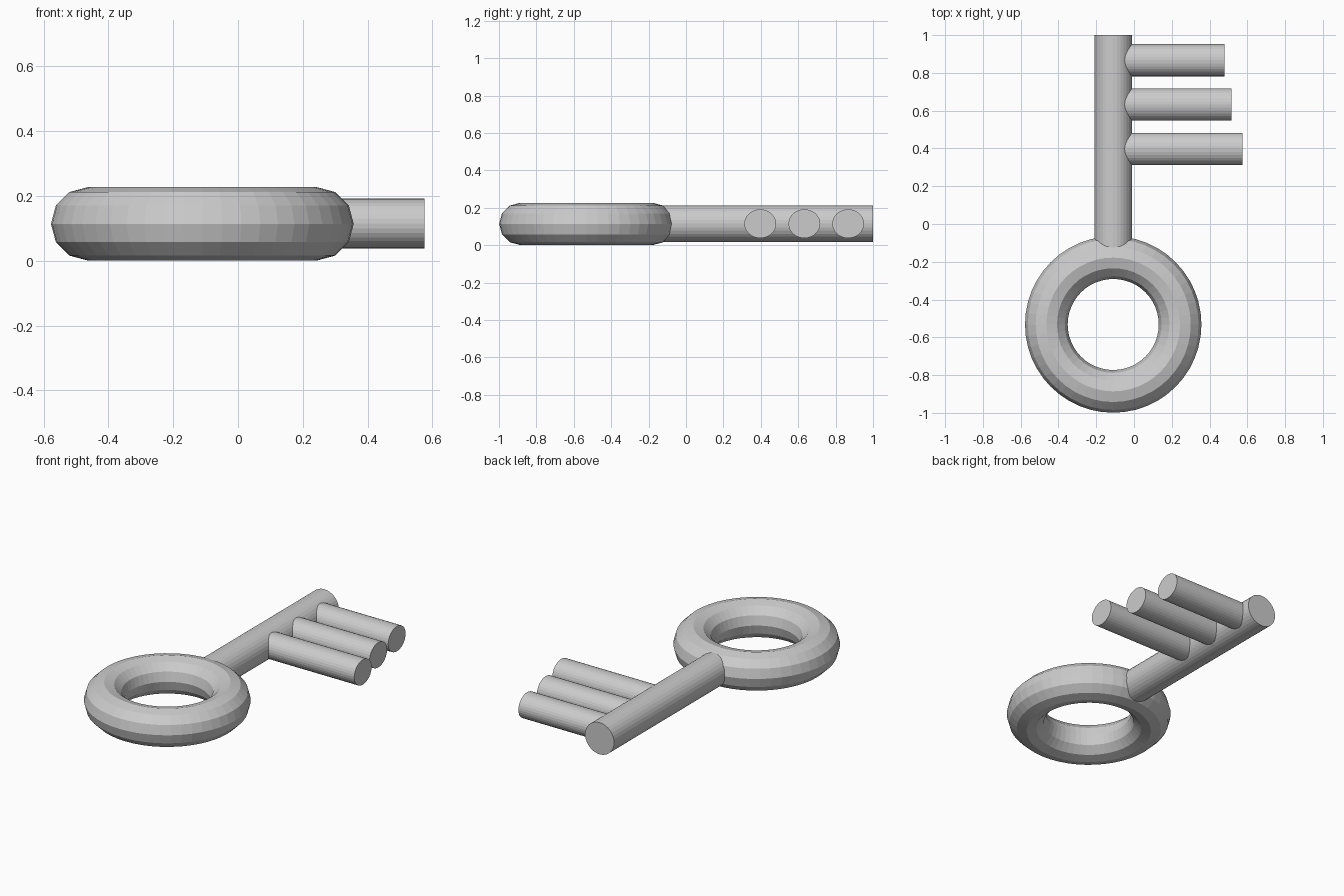
import bpy
from math import pi

if "Cube" in bpy.data.objects:
    bpy.data.objects.remove(bpy.data.objects["Cube"])

CX, CZ = -0.11, 0.115


def rod(name, start, end, r1, rz):
    """Flat-shaded elliptical rod along x or y, between two points."""
    along_x = abs(end[0] - start[0]) > abs(end[1] - start[1])
    length = max(abs(end[0] - start[0]), abs(end[1] - start[1]))
    mid = ((start[0] + end[0]) / 2, (start[1] + end[1]) / 2, CZ)
    rot = (0, pi / 2, 0) if along_x else (pi / 2, 0, 0)
    bpy.ops.mesh.primitive_cylinder_add(vertices=32, radius=1, depth=length,
                                        location=mid, rotation=rot)
    ob = bpy.context.object
    ob.name = name
    # local x points to z for rods along x, local y for rods along y
    ob.scale = (rz, r1, 1) if along_x else (r1, rz, 1)
    return ob


# Ring handle
bpy.ops.mesh.primitive_torus_add(major_segments=48, minor_segments=12,
                                 major_radius=0.354, minor_radius=0.113,
                                 location=(CX, -0.532, 0.114))
bpy.context.object.name = "ring_handle"

# Shaft
rod("shaft", (CX, -0.17), (CX, 1.0), 0.099, 0.098)

# Teeth, getting shorter towards the tip
for i, (y, x_end) in enumerate([(0.397, 0.575), (0.633, 0.515), (0.867, 0.478)]):
    rod(f"tooth_{i + 1}", (CX, y), (x_end, y), 0.085, 0.077)
